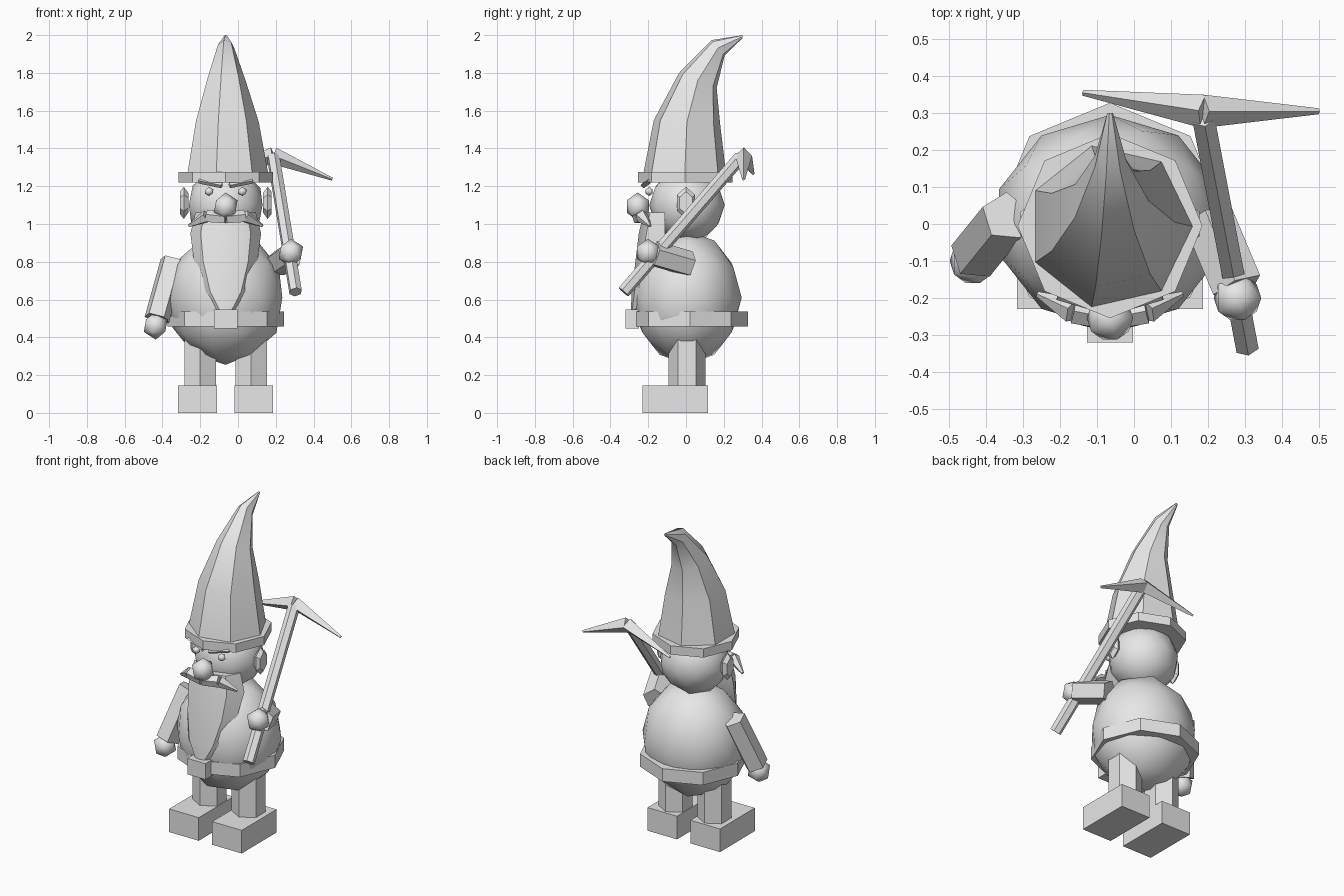
import bpy, bmesh, math
from mathutils import Vector, Matrix

if "Cube" in bpy.data.objects:
    bpy.data.objects.remove(bpy.data.objects["Cube"], do_unlink=True)

stone = bpy.data.materials.new("light_grey")
stone.use_nodes = True
stone.diffuse_color = (0.8, 0.8, 0.8, 1)
stone.node_tree.nodes["Principled BSDF"].inputs["Base Color"].default_value = (0.8, 0.8, 0.8, 1)

MID = -0.065  # symmetry plane of the figure


def finish(name, bm, smooth=None):
    bmesh.ops.recalc_face_normals(bm, faces=bm.faces)
    mesh = bpy.data.meshes.new(name)
    bm.to_mesh(mesh)
    bm.free()
    mesh.materials.append(stone)
    ob = bpy.data.objects.new(name, mesh)
    bpy.context.collection.objects.link(ob)
    if smooth:
        bpy.ops.object.select_all(action='DESELECT')
        ob.select_set(True)
        bpy.context.view_layer.objects.active = ob
        bpy.ops.object.shade_smooth_by_angle(angle=math.radians(smooth))
    return ob


def box(name, center, size):
    bm = bmesh.new()
    bmesh.ops.create_cube(bm, size=1, matrix=Matrix.Translation(center) @ Matrix.Diagonal((*size, 1)))
    return finish(name, bm)


def ball(name, center, radii, subdivisions):
    bm = bmesh.new()
    bmesh.ops.create_icosphere(bm, subdivisions=subdivisions, radius=1,
                               matrix=Matrix.Translation(center) @ Matrix.Diagonal((*radii, 1)))
    return finish(name, bm, 60)


def bar(name, start, end, r1, r2, sides, twist=0):
    """Straight prism or taper between two points."""
    a, b = Vector(start), Vector(end)
    turn = (b - a).to_track_quat('Z', 'Y').to_matrix().to_4x4()
    bm = bmesh.new()
    bmesh.ops.create_cone(bm, cap_ends=True, segments=sides, radius1=r1, radius2=r2, depth=(b - a).length,
                          matrix=Matrix.Translation((a + b) / 2) @ turn @ Matrix.Rotation(math.radians(twist), 4, 'Z'))
    return finish(name, bm)


def loft(name, rings, smooth):
    bm = bmesh.new()
    loops = [[bm.verts.new(p) for p in ring] for ring in rings]
    n = len(loops[0])
    for low, high in zip(loops, loops[1:]):
        for i in range(n):
            j = (i + 1) % n
            bm.faces.new((low[i], low[j], high[j], high[i]))
    bm.faces.new(loops[0])
    bm.faces.new(loops[-1])
    return finish(name, bm, smooth)


def octagon_ring(name, y, z, r, height):
    bar(name, (MID, y, z - height / 2), (MID, y, z + height / 2), r, r, 8)


# Body and head
ball("body", (MID, 0.005, 0.61), (0.315, 0.29, 0.355), 2)
ball("head", (MID, 0.005, 1.1), (0.205, 0.2, 0.2), 2)
octagon_ring("belt", 0.02, 0.497, 0.308, 0.08)
box("buckle", (MID, -0.285, 0.497), (0.125, 0.07, 0.1))

# Hat: tilted seven-sided rings (front y, front z, back y, back z, half width)
hat = [(-0.235, 1.25, 0.22, 1.25, 0.228), (-0.175, 1.55, 0.185, 1.53, 0.175),
       (-0.04, 1.8, 0.165, 1.72, 0.105), (0.135, 1.975, 0.205, 1.89, 0.045),
       (0.3, 2.0, 0.3, 1.985, 0.008)]
rings = []
for fy, fz, by, bz, w in hat:
    ring = []
    for k in range(7):
        a = k * math.tau / 7
        s = math.sin(a)
        ring.append((MID + w * math.cos(a), (fy + by) / 2 + s * (by - fy) / 2, (fz + bz) / 2 + s * (bz - fz) / 2))
    rings.append(ring)
loft("hat", rings, 35)
octagon_ring("hat_brim", -0.005, 1.248, 0.25, 0.055)

# Beard: arched sections (z, half width, front y, side y)
beard = [(0.53, 0.035, -0.293, -0.27), (0.64, 0.115, -0.287, -0.24), (0.8, 0.168, -0.268, -0.16),
         (0.95, 0.187, -0.25, -0.11), (1.06, 0.16, -0.225, -0.11)]
rings = []
for z, w, front, side in beard:
    rings.append([(MID - w * math.cos(math.pi * k / 4), side + (front - side) * math.sin(math.pi * k / 4), z)
                  for k in range(5)])
loft("beard", rings, 35)

# Face
ball("nose", (MID, -0.255, 1.092), (0.07, 0.068, 0.075), 1)
for label, s in (("left", 1), ("right", -1)):
    knee = (MID + s * 0.1, -0.235, 1.04)
    bar(label + "_moustache_inner", (MID, -0.255, 1.03), knee, 0.032, 0.036, 5)
    bar(label + "_moustache_tip", knee, (MID + s * 0.195, -0.19, 0.99), 0.036, 0.008, 5)
    ball(label + "_eye", (MID + s * 0.088, -0.195, 1.172), (0.026, 0.022, 0.024), 1)
    bar(label + "_eyebrow", (MID + s * 0.02, -0.225, 1.205), (MID + s * 0.14, -0.19, 1.23), 0.016, 0.016, 4)

    # Ears: flattened six-sided lozenges
    rings = []
    for x, scale in ((0.197, 0.6), (0.222, 1), (0.242, 0.7)):
        rings.append([(MID + s * x, 0.05 * scale * 1.1 * math.sin(k * math.tau / 6),
                       1.112 + 0.085 * scale * math.cos(k * math.tau / 6)) for k in range(6)])
    loft(label + "_ear", rings, None)

    # Legs and boots
    x = MID + s * 0.135
    bar(label + "_leg", (x, 0.005, 0.14), (x, 0.005, 0.45), 0.097, 0.097, 6, 0)
    box(label + "_boot", (MID + s * 0.149, -0.057, 0.0725), (0.205, 0.345, 0.145))

# Arms and hands
bar("right_arm", (-0.345, 0.02, 0.805), (-0.43, -0.085, 0.5), 0.07, 0.07, 5)
ball("right_hand", (-0.436, -0.1, 0.462), (0.07, 0.07, 0.074), 1)
bar("left_arm", (0.2, 0.02, 0.785), (0.28, -0.17, 0.84), 0.072, 0.072, 5)
ball("left_hand", (0.28, -0.2, 0.848), (0.072, 0.07, 0.074), 1)

# Pickaxe
bar("pickaxe_handle", (0.305, -0.33, 0.64), (0.187, 0.29, 1.355), 0.035, 0.035, 6)
hub = (0.187, 0.305, 1.362)
bar("pickaxe_left_point", hub, (0.5, 0.305, 1.237), 0.045, 0.008, 4)
bar("pickaxe_right_point", hub, (-0.138, 0.355, 1.265), 0.045, 0.008, 4)
